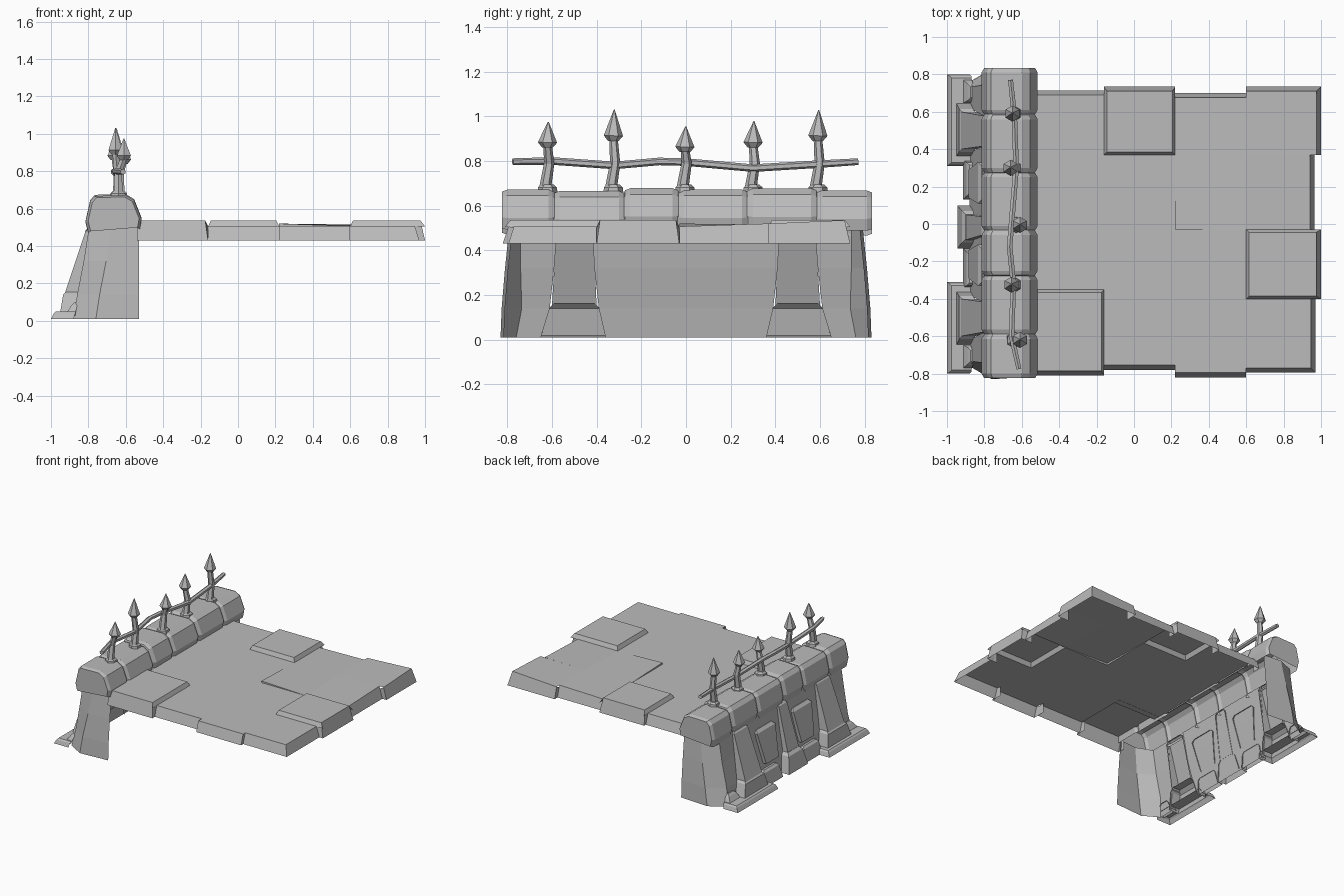
import bpy, bmesh, math
from mathutils import Vector

if "Cube" in bpy.data.objects:
    bpy.data.objects.remove(bpy.data.objects["Cube"])

stone = bpy.data.materials.new("grey stone")
stone.diffuse_color = (0.5, 0.5, 0.5, 1)
stone.use_nodes = True
stone.node_tree.nodes["Principled BSDF"].inputs["Base Color"].default_value = stone.diffuse_color


def finish(name, bm, recalc=True):
    bmesh.ops.remove_doubles(bm, verts=bm.verts, dist=0.0005)
    if recalc:
        bmesh.ops.recalc_face_normals(bm, faces=bm.faces)
    me = bpy.data.meshes.new(name)
    bm.to_mesh(me)
    bm.free()
    me.materials.append(stone)
    ob = bpy.data.objects.new(name, me)
    bpy.context.collection.objects.link(ob)
    return ob


def loft(name, rings, closed=True, caps=(True, True), skip=()):
    """Skin equal-length rings of points, leaving out the strips in skip."""
    bm = bmesh.new()
    vs = [[bm.verts.new(p) for p in r] for r in rings]
    n = len(rings[0])
    for a, b in zip(vs, vs[1:]):
        for i in range(n if closed else n - 1):
            j = (i + 1) % n
            if i not in skip:
                bm.faces.new((a[i], a[j], b[j], b[i]))
    if caps[0]:
        bm.faces.new(vs[0][::-1])
    if caps[1]:
        bm.faces.new(vs[-1])
    return finish(name, bm)


def rect(x0, x1, y0, y1, z):
    return [(x0, y0, z), (x1, y0, z), (x1, y1, z), (x0, y1, z)]


def block(name, bottom, top, bev=0.015):
    """Tapered chamfered stone, open below and at the back; ends are (x0, x1, y0, y1, z)."""
    x0, x1, y0, y1, z = top
    loft(name, [rect(*bottom), rect(x0, x1, y0, y1, z - bev),
                rect(x0 + bev, x1, y0 + bev, y1 - bev, z)], caps=(False, True), skip=(1,))


def tube(name, pts, radii, sides=6):
    rings = []
    for i, p in enumerate(pts):
        d = (Vector(pts[min(i + 1, len(pts) - 1)]) - Vector(pts[max(i - 1, 0)])).normalized()
        u = d.cross(Vector((1, 0, 0))).normalized()
        w = d.cross(u)
        rings.append([Vector(p) + radii[i] * (u * math.cos(k * math.tau / sides) +
                      w * math.sin(k * math.tau / sides)) for k in range(sides)])
    return loft(name, rings)


# Floor: 4 x 4 paving cells, some raised, open underneath with a flared skirt
XS = [-0.54, -0.16, 0.22, 0.60, 0.98]
YS = [0.72, 0.37, -0.03, -0.40, -0.79]
NORTH = [0.715, 0.735, 0.70, 0.735]
SOUTH = [-0.81, -0.78, -0.82, -0.795]
EAST = [1.0, 0.965, 1.0, 0.97]
RAISED = {(0, 3), (1, 0), (3, 2)}
TILT = {(2, 0): (0.507, 0.515, 0.515, 0.507), (3, 0): (0.515, 0.52, 0.535, 0.515),
        (2, 1): (0.52, 0.507, 0.515, 0.507), (3, 1): (0.507, 0.507, 0.52, 0.515)}
bm = bmesh.new()
for c in range(4):
    for r in range(4):
        x0, x1 = XS[c], EAST[r] if c == 3 else XS[c + 1]
        y1, y0 = NORTH[c] if r == 0 else YS[r], SOUTH[c] if r == 3 else YS[r + 1]
        up = (c, r) in RAISED
        border = [r == 3, c == 3, r == 0, False]          # south, east, north, west
        ins = [0.025 if b else (0.015 if up else 0) for b in border]
        if c == 0:
            ins[3] = 0
        if (c, r) == (0, 3):
            y1 = -0.35                                     # this slab overlaps its neighbour
        zs = (0.537,) * 4 if up else TILT.get((c, r), (0.507,) * 4)
        flat = rect(x0, x1, y0, y1, 0)
        tops = rect(x0 + ins[3], x1 - ins[1], y0 + ins[0], y1 - ins[2], 0)
        tv = [bm.verts.new((p[0], p[1], z)) for p, z in zip(tops, zs)]
        bm.faces.new(tv)
        mid = Vector(((x0 + x1) / 2, (y0 + y1) / 2, 0))
        for s in range(4):
            if s == 3 and c == 0:
                continue
            e = (s + 1) % 4
            if border[s] or up or ((c, r) == (2, 1) and s in (0, 3)):
                low = 0.43 if border[s] else 0.505
                a = bm.verts.new((*flat[s][:2], low))
                b = bm.verts.new((*flat[e][:2], low))
                bm.faces.new((tv[e], tv[s], a, b))
            # close the ends of the skirt where neighbouring slabs step in and out
            if border[s]:
                for k, nxt in ((s, (s - 1) % 4), (e, e)):
                    if not border[nxt]:
                        p = Vector(flat[k])
                        q = p.copy()
                        ax = 1 if s in (0, 2) else 0
                        q[ax] += 0.06 if mid[ax] > p[ax] else -0.06
                        bm.faces.new([tv[k], bm.verts.new((p.x, p.y, 0.43)),
                                      bm.verts.new((q.x, q.y, 0.43)),
                                      bm.verts.new((q.x, q.y, 0.50))])
finish("paved_floor", bm, recalc=False)

# Wall: U-shaped shell flaring toward the ground, open behind the buttresses
rings = []
for z, x, y, k, b0, b1 in [(0.01, 0.88, 0.83, 0.07, 0.36, 0.65),
                           (0.14, 0.86, 0.825, 0.09, 0.39, 0.61),
                           (0.32, 0.825, 0.81, 0.07, 0.41, 0.59),
                           (0.51, 0.795, 0.79, 0.05, 0.42, 0.575)]:
    half = [(-0.53, y - 0.015), (-x + 0.12, y), (-x, y - k), (-x, b1), (-x, b0)]
    path = [(px, -py) for px, py in half] + [(px, py) for px, py in half[::-1]]
    rings.append([(px, py, z) for px, py in path])
loft("wall_shell", rings, closed=False, caps=(False, False), skip=(3, 5))

# Buttresses, their feet and the ground slabs, mirrored about the middle
for s, side in ((-1, "front"), (1, "back")):
    def span(a, b):
        return (a, b) if s > 0 else (-b, -a)
    block(side + "_ground_slab", (-1.0, -0.88, *span(0.31, 0.80), 0.01),
          (-0.985, -0.87, *span(0.32, 0.79), 0.05), 0.01)
    block(side + "_buttress_foot", (-0.955, -0.87, *span(0.355, 0.655), 0.02),
          (-0.935, -0.85, *span(0.385, 0.615), 0.165), 0.025)
    block(side + "_buttress", (-0.925, -0.85, *span(0.40, 0.60), 0.15),
          (-0.815, -0.785, *span(0.415, 0.58), 0.50), 0.02)
    block(side + "_corner_stone", (-0.925, -0.87, *span(0.64, 0.78), 0.03),
          (-0.89, -0.86, *span(0.66, 0.75), 0.10))
    # leaning facing stones between the buttresses
    block(side + "_lower_facing_stone", (-0.915, -0.87, *span(0.13, 0.34), 0.01),
          (-0.895, -0.86, *span(0.15, 0.33), 0.12))
    block(side + "_upper_facing_stone", (-0.885, -0.85, *span(0.14, 0.29), 0.16),
          (-0.835, -0.805, *span(0.11, 0.33), 0.41), 0.02)
block("middle_foot", (-0.945, -0.87, -0.13, 0.10, 0.02),
      (-0.92, -0.855, -0.10, 0.07, 0.16), 0.02)
block("middle_buttress", (-0.90, -0.855, -0.085, 0.05, 0.15),
      (-0.815, -0.79, -0.06, 0.04, 0.50))

# Coping along the wall top: one open-bottomed run with a groove at every joint
PROFILE = [(-0.80, 0.47), (-0.815, 0.53), (-0.79, 0.64), (-0.765, 0.668),
           (-0.60, 0.672), (-0.555, 0.645), (-0.515, 0.545), (-0.525, 0.492)]
CUTS = [-0.825, -0.59, -0.275, -0.035, 0.275, 0.585, 0.835]
rings = []
for i, (a, b) in enumerate(zip(CUTS, CUTS[1:])):
    lift = (0.0, -0.006, 0.006, 0.0, 0.005, -0.004)[i]
    for y, k in ((a + 0.002, 0.91), (a + 0.025, 1), (b - 0.025, 1), (b - 0.002, 0.91)):
        rings.append([(-0.665 + (x + 0.665) * k, y, 0.57 + (z - 0.57) * k + lift)
                      for x, z in PROFILE])
loft("wall_coping", rings, closed=False)

# Spear posts: collar, leaning shaft and pointed head (y, base x, tip x, head z, tip z)
POSTS = [(-0.62, -0.64, -0.61, 0.875, 0.975), (-0.325, -0.645, -0.655, 0.905, 1.03),
         (-0.005, -0.63, -0.61, 0.855, 0.955), (0.30, -0.645, -0.66, 0.875, 0.978),
         (0.59, -0.645, -0.65, 0.905, 1.028)]
for i, (y, xb, xt, zh, zt) in enumerate(POSTS):
    tube("post_collar_%d" % (i + 1), [(xb, y, 0.65), (xb, y, 0.682), (xb, y, 0.695)],
         [0.046, 0.042, 0.028])
    tube("post_shaft_%d" % (i + 1), [(xb, y - 0.012, 0.67), (xb, y + 0.008, 0.79), (xt, y, zh)],
         [0.027, 0.023, 0.019])
    tube("spear_head_%d" % (i + 1),
         [(xt, y, zh - 0.015), (xt, y, zh + 0.008), (xt, y + 0.004, zt)],
         [0.024, 0.043, 0.002])

# Bent rail tying the posts together
RAIL = [(-0.615, -0.775, 0.797), (-0.655, -0.60, 0.80), (-0.645, -0.32, 0.78),
        (-0.665, -0.12, 0.798), (-0.655, 0.0, 0.795), (-0.63, 0.30, 0.768),
        (-0.64, 0.58, 0.785), (-0.66, 0.77, 0.797)]
tube("fence_rail", RAIL, [0.015] + [0.017] * 6 + [0.015])
